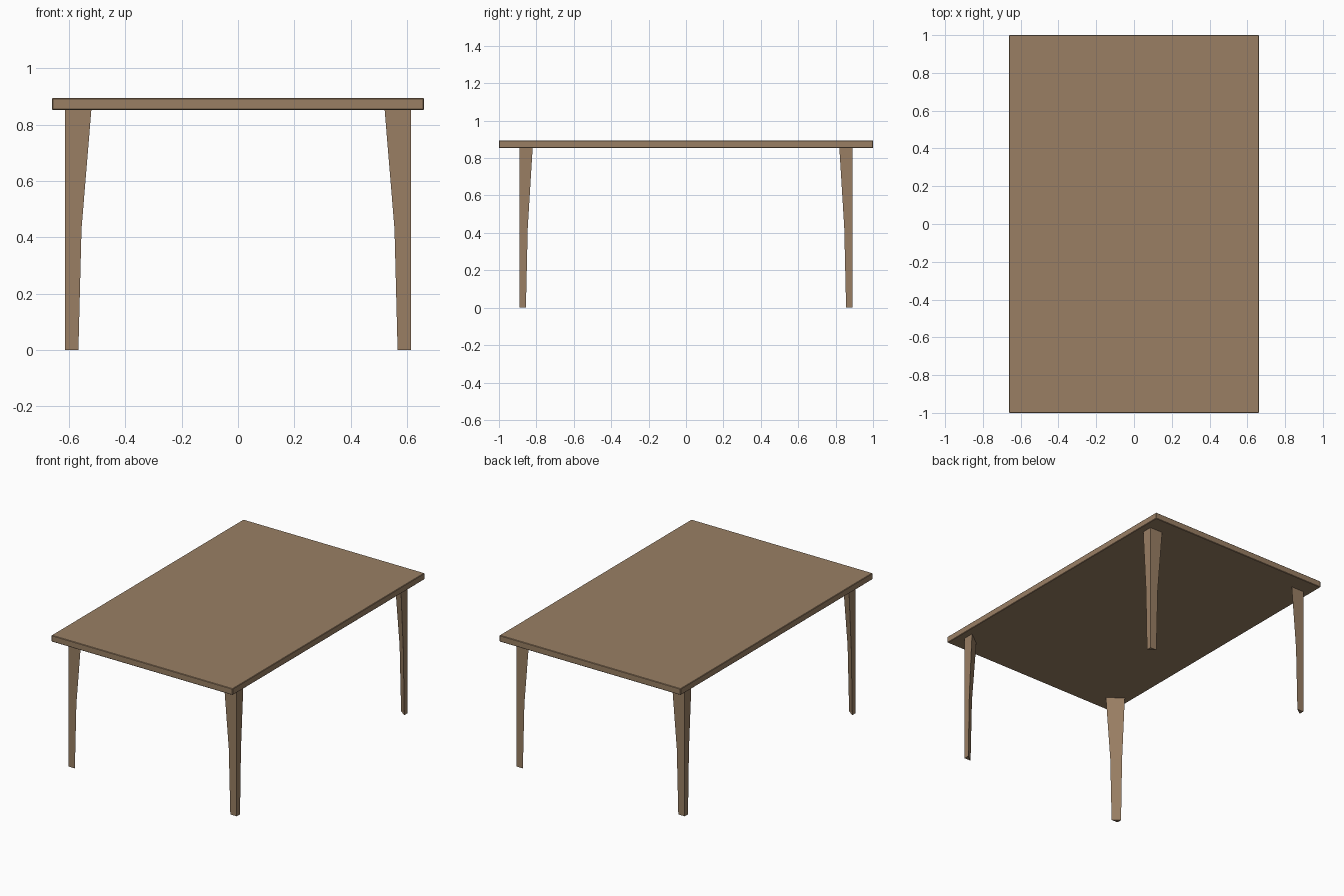
import bpy, bmesh

if "Cube" in bpy.data.objects:
    bpy.data.objects.remove(bpy.data.objects["Cube"])

wood = bpy.data.materials.new("brown wood")
wood.diffuse_color = (0.32, 0.212, 0.127, 1)
wood.use_nodes = True
wood.node_tree.nodes["Principled BSDF"].inputs["Base Color"].default_value = wood.diffuse_color


def add_object(name, bm):
    bmesh.ops.recalc_face_normals(bm, faces=bm.faces)
    mesh = bpy.data.meshes.new(name)
    bm.to_mesh(mesh)
    bm.free()
    mesh.materials.append(wood)
    obj = bpy.data.objects.new(name, mesh)
    bpy.context.collection.objects.link(obj)
    return obj


# Table top: thin slab with a tiny chamfer
bm = bmesh.new()
bmesh.ops.create_cube(bm, size=1)
for v in bm.verts:
    v.co = (v.co.x * 1.322, v.co.y * 2.0, v.co.z * 0.042 + 0.874)
top = add_object("table_top", bm)
bevel = top.modifiers.new("edge chamfer", 'BEVEL')
bevel.width = 0.003
bevel.segments = 1

# Legs: triangular section, square corner outside, flat diagonal face inside
OUT_X, OUT_Y = 0.614, 0.89
SECTIONS = [(0.0, 0.047, 0.034), (0.43, 0.058, 0.044), (0.853, 0.093, 0.07)]  # z, x width, y width


def add_leg(name, sx, sy):
    bm = bmesh.new()
    rings = []
    for z, w, d in SECTIONS:
        points = [(OUT_X, OUT_Y), (OUT_X - w, OUT_Y), (OUT_X, OUT_Y - d)]
        rings.append([bm.verts.new((sx * x, sy * y, z)) for x, y in points])
    for lower, upper in zip(rings, rings[1:]):
        for i in range(3):
            j = (i + 1) % 3
            bm.faces.new((lower[i], lower[j], upper[j], upper[i]))
    bm.faces.new(rings[0])
    bm.faces.new(rings[-1])
    add_object(name, bm)


for side, sx in (("left", -1), ("right", 1)):
    for end, sy in (("front", -1), ("back", 1)):
        add_leg(f"{end}_{side}_leg", sx, sy)
